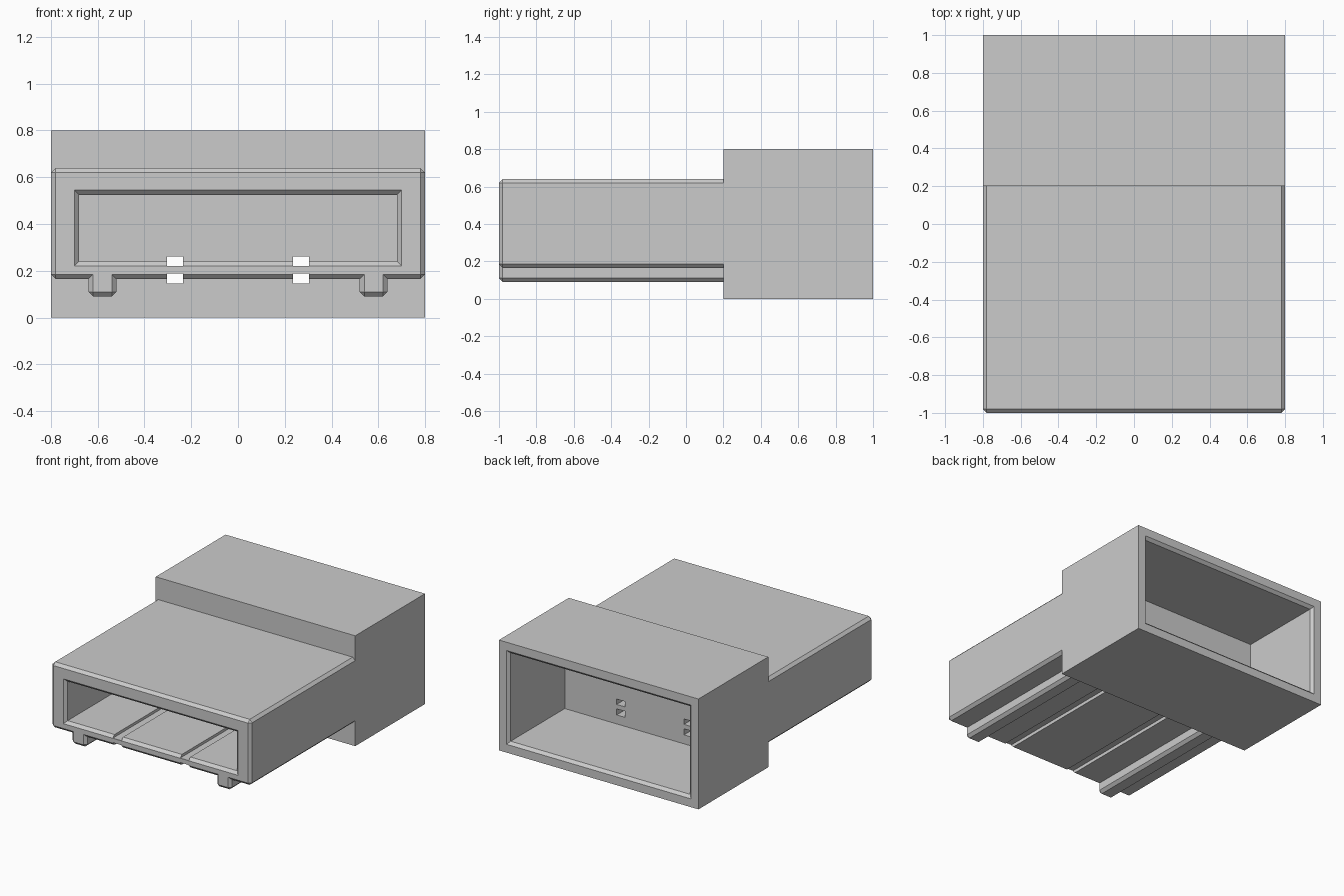
import bpy, bmesh

cube = bpy.data.objects.get("Cube")
if cube:
    bpy.data.objects.remove(cube, do_unlink=True)

grey = bpy.data.materials.new("plain_grey")
grey.use_nodes = True
COLOUR = (0.6, 0.6, 0.6, 1)
grey.diffuse_color = COLOUR
grey.node_tree.nodes["Principled BSDF"].inputs["Base Color"].default_value = COLOUR

CHAMFER = 0.02


def finish(bm, name):
    bmesh.ops.recalc_face_normals(bm, faces=bm.faces[:])
    mesh = bpy.data.meshes.new(name)
    bm.to_mesh(mesh)
    bm.free()
    mesh.materials.append(grey)
    obj = bpy.data.objects.new(name, mesh)
    bpy.context.scene.collection.objects.link(obj)
    return obj


def loft(name, rings):
    """Solid through rectangular rings (y, x0, x1, z0, z1)."""
    bm = bmesh.new()
    loops = [[bm.verts.new(p) for p in
              ((x0, y, z0), (x1, y, z0), (x1, y, z1), (x0, y, z1))]
             for y, x0, x1, z0, z1 in rings]
    bm.faces.new(loops[0])
    bm.faces.new(loops[-1])
    for a, b in zip(loops, loops[1:]):
        for i in range(4):
            j = (i + 1) % 4
            bm.faces.new((a[i], a[j], b[j], b[i]))
    return finish(bm, name)


def box(name, x0, x1, y0, y1, z0, z1):
    return loft(name, [(y0, x0, x1, z0, z1), (y1, x0, x1, z0, z1)])


def combine(target, tool, operation):
    mod = target.modifiers.new(operation.lower(), "BOOLEAN")
    mod.operation = operation
    mod.solver = "EXACT"
    mod.object = tool
    tool.hide_render = True
    bpy.context.view_layer.update()
    graph = bpy.context.evaluated_depsgraph_get()
    mesh = bpy.data.meshes.new_from_object(target.evaluated_get(graph))
    target.modifiers.clear()
    target.data = mesh
    bpy.data.objects.remove(tool, do_unlink=True)


def make_sleeve():
    """Front sleeve with two rails underneath, chamfered except at its root."""
    floor, rail, top, front, root = 0.165, 0.09, 0.64, -1.0, 0.24
    half = [(0.52, floor), (0.52, rail), (0.64, rail), (0.64, floor),
            (0.8, floor), (0.8, top)]
    outline = half + [(-x, z) for x, z in reversed(half)]
    bm = bmesh.new()
    face = bm.faces.new([bm.verts.new((x, front, z)) for x, z in outline])
    ext = bmesh.ops.extrude_face_region(bm, geom=[face])
    for v in ext["geom"]:
        if isinstance(v, bmesh.types.BMVert):
            v.co.y = root
    bmesh.ops.recalc_face_normals(bm, faces=bm.faces[:])
    edges = [e for e in bm.edges if e.is_convex
             and min(v.co.y for v in e.verts) < root - 0.01]
    bmesh.ops.bevel(bm, geom=edges, offset=CHAMFER, segments=1,
                    affect="EDGES", profile=0.5)
    return finish(bm, "front_sleeve")


# Rear housing joined to the front sleeve
housing = box("connector_housing", -0.8, 0.8, 0.2, 1.0, 0, 0.8)
combine(housing, make_sleeve(), "UNION")


def cavity(name, mouth, inner, end, hx, z0, z1):
    """Pocket with a flared mouth, cut slightly past the opening."""
    f = 2 * CHAMFER
    return loft(name, [(mouth, -hx - f, hx + f, z0 - f, z1 + f),
                       (inner, -hx, hx, z0, z1), (end, -hx, hx, z0, z1)])


# Front and rear pockets, leaving a wall between them
combine(housing, cavity("front_pocket", -1.02, -0.98, 0.28, 0.68, 0.24, 0.525), "DIFFERENCE")
combine(housing, cavity("rear_pocket", 1.02, 0.98, 0.36, 0.72, 0.08, 0.72), "DIFFERENCE")

# Paired grooves above and below the floor, running through the wall
for x in (-0.27, 0.27):
    for z0, z1 in ((0.145, 0.189), (0.221, 0.26)):
        slot = box("groove", x - 0.034, x + 0.034, -1.1, 0.5, z0, z1)
        combine(housing, slot, "DIFFERENCE")

for p in housing.data.polygons:
    p.use_smooth = False
